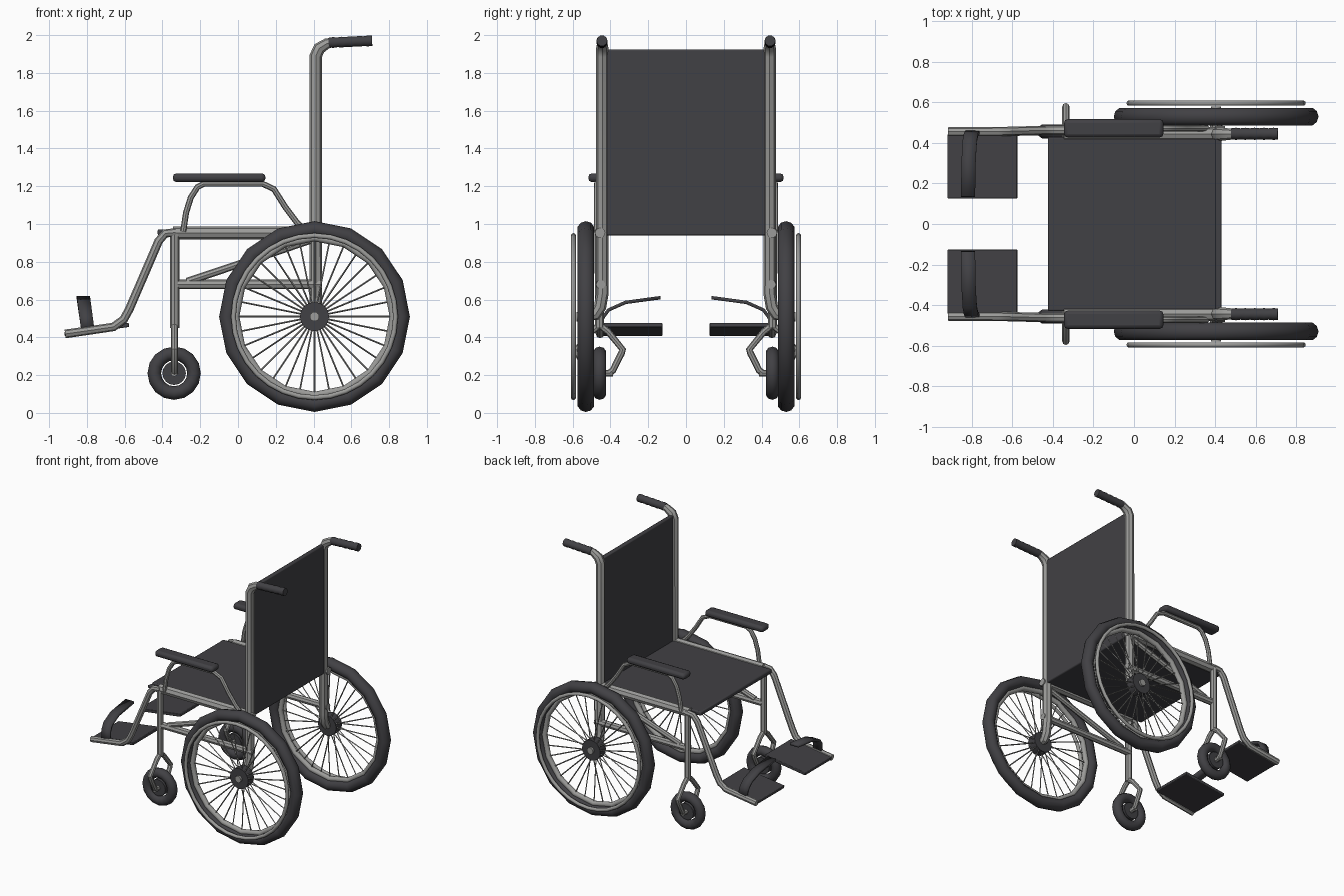
import bpy, math
from mathutils import Vector

if "Cube" in bpy.data.objects:
    bpy.data.objects.remove(bpy.data.objects["Cube"])


def material(name, rgb):
    m = bpy.data.materials.new(name)
    m.diffuse_color = (*rgb, 1)
    m.use_nodes = True
    m.node_tree.nodes["Principled BSDF"].inputs["Base Color"].default_value = m.diffuse_color
    return m


DARK = material("dark rubber and fabric", (0.053, 0.052, 0.058))
GREY = material("grey metal", (0.33, 0.33, 0.32))


def finish(ob, name, mat):
    ob.name = name
    ob.data.materials.clear()
    ob.data.materials.append(mat)
    bpy.ops.object.select_all(action='DESELECT')
    ob.select_set(True)
    bpy.context.view_layer.objects.active = ob
    bpy.ops.object.shade_smooth_by_angle(angle=math.radians(40))
    return ob


def tubes(name, paths, r, mat, radii=None, res=2):
    """Round tubes along one or more point paths."""
    cu = bpy.data.curves.new(name, 'CURVE')
    cu.dimensions = '3D'
    cu.bevel_depth = r
    cu.bevel_resolution = res
    cu.use_fill_caps = True
    for pts in paths:
        sp = cu.splines.new('POLY')
        sp.points.add(len(pts) - 1)
        for i, p in enumerate(pts):
            sp.points[i].co = (*p, 1)
            sp.points[i].radius = radii[i] if radii else 1
    ob = bpy.data.objects.new(name, cu)
    bpy.context.collection.objects.link(ob)
    bpy.ops.object.select_all(action='DESELECT')
    ob.select_set(True)
    bpy.context.view_layer.objects.active = ob
    bpy.ops.object.convert(target='MESH')
    return finish(bpy.context.object, name, mat)


def box(name, lo, hi, mat, bevel=0, rot=0):
    lo, hi = Vector(lo), Vector(hi)
    bpy.ops.mesh.primitive_cube_add(size=1, location=(lo + hi) / 2, rotation=(0, rot, 0))
    ob = bpy.context.object
    ob.scale = [abs(d) for d in hi - lo]
    bpy.ops.object.transform_apply(location=False, rotation=False, scale=True)
    if bevel:
        b = ob.modifiers.new("bevel", 'BEVEL')
        b.width, b.segments = bevel, 2
    return finish(ob, name, mat)


def ring(name, c, major, minor, mat, sides=16, wide=1):
    bpy.ops.mesh.primitive_torus_add(location=c, rotation=(math.pi / 2, 0, 0), major_radius=major,
                                     minor_radius=minor, major_segments=sides, minor_segments=10)
    bpy.context.object.scale.z = wide
    return finish(bpy.context.object, name, mat)


def disc(name, c, r, depth, mat):
    bpy.ops.mesh.primitive_cylinder_add(vertices=16, radius=r, depth=depth, location=c,
                                        rotation=(math.pi / 2, 0, 0))
    return finish(bpy.context.object, name, mat)


# Fabric seat and back
box("seat", (-0.425, -0.43, 0.94), (0.43, 0.43, 0.972), DARK, 0.008)
box("backrest", (0.40, -0.425, 0.94), (0.432, 0.425, 1.925), DARK, 0.008)

WX, WZ = 0.405, 0.51  # drive wheel centre
for s, side in ((1, "left"), (-1, "right")):
    def P(x, y, z):
        return (x, s * y, z)

    def xz(y, pts):
        return [P(x, y, z) for x, z in pts]

    # Back upright, bent to the push handle above and the wheel hub below
    tubes(side + "_upright", [[P(0.50, .443, 1.962), P(0.47, .443, 1.955), P(0.43, .443, 1.93),
                              P(0.412, .443, 1.89), P(0.412, .443, 0.63), P(0.41, .455, 0.56),
                              P(0.407, .48, 0.52), P(0.405, .53, 0.51)]], 0.033, GREY,
          [.75, .85, 1, 1, 1, 1, .95, .8])
    # Push handle grip with finger ridges
    grip = [P(0.48 + 0.23 * i / 10, .445, 1.96 + 0.010 * i / 10) for i in range(11)]
    tubes(side + "_grip", [grip], 0.03, DARK, [.9, 1, .9, 1, .9, 1, .9, 1, .9, 1, .95], 3)

    # Side frame
    tubes(side + "_seat_rail", [xz(.445, [(-0.345, 0.953), (0.41, 0.953)])], 0.034, GREY)
    tubes(side + "_lower_rail", [xz(.452, [(-0.335, 0.68), (0.445, 0.68)])], 0.025, GREY)
    tubes(side + "_diagonal_brace", [xz(.45, [(-0.27, 0.695), (0.40, 0.92)])], 0.02, GREY)
    tubes(side + "_front_leg", [xz(.458, [(-0.335, 0.95), (-0.335, 0.45)])], 0.024, GREY)
    tubes(side + "_rail_end", [xz(.455, [(0.40, 0.953), (0.45, 0.953)])], 0.028, GREY)

    # Armrest
    tubes(side + "_arm_tube", [xz(.472, [(-0.29, 0.96), (-0.275, 1.06), (-0.25, 1.14), (-0.215, 1.195),
                                        (-0.18, 1.213), (0.13, 1.213), (0.19, 1.185), (0.25, 1.09),
                                        (0.31, 1.01), (0.36, 0.96)])], 0.016, GREY)
    box(side + "_arm_pad", P(-0.345, .427, 1.222), P(0.145, .517, 1.268), DARK, 0.018)

    # Footrest: hanger, plate and heel strap
    tubes(side + "_hanger", [[P(-0.33, .462, 0.955), P(-0.385, .462, 0.95), P(-0.42, .462, 0.91),
                             P(-0.575, .458, 0.55), P(-0.605, .457, 0.495), P(-0.66, .456, 0.455),
                             P(-0.915, .455, 0.418)]], 0.023, GREY)
    box(side + "_footplate", P(-0.92, .125, 0.431), P(-0.575, .443, 0.453), DARK, 0.004, -0.14)
    mid = [(.455, .44), (.44, .505), (.41, .545), (.32, .585), (.135, .61)]
    verts = [P(x - (z - .44) * 0.14, y, z) for y, z in mid for x in (-0.83, -0.76)]
    me = bpy.data.meshes.new("strap")
    me.from_pydata(verts, [], [(2 * i, 2 * i + 1, 2 * i + 3, 2 * i + 2) for i in range(4)])
    strap = bpy.data.objects.new("strap", me)
    bpy.context.collection.objects.link(strap)
    sol = strap.modifiers.new("thickness", 'SOLIDIFY')
    sol.thickness, sol.offset = 0.018, 0
    finish(strap, side + "_heel_strap", DARK)

    # Caster wheel with diamond fork
    cx, cy, cz = -0.338, 0.457, 0.21
    ring(side + "_caster_tyre", P(cx, cy, cz), 0.105, 0.036, DARK)
    disc(side + "_caster_hub", P(cx, cy, cz), 0.062, 0.05, DARK)
    tubes(side + "_caster_axle", [[P(cx, cy - .07, cz), P(cx, cy + .07, cz)]], 0.018, GREY)
    tubes(side + "_fork", [[P(-0.336, cy + k * y, z) for y, z in
                           ((0, .465), (.045, .43), (.122, .335), (.115, .315), (.07, .225), (.05, .21))]
                          for k in (1, -1)], 0.018, GREY)

    # Drive wheel: tyre, rim, push ring, spokes, hub
    wy = 0.53
    ring(side + "_tyre", P(WX, wy, WZ), 0.463, 0.042, DARK, 16, 1.08)
    ring(side + "_rim", P(WX, wy, WZ), 0.418, 0.02, GREY, 16)
    ring(side + "_push_ring", P(WX, 0.596, WZ), 0.429, 0.013, GREY, 32)
    spokes = []
    for i in range(32):
        a = 2 * math.pi * i / 32
        c, d = math.cos(a), math.sin(a)
        off = 0.025 if i % 2 else -0.025
        spokes.append([P(WX + .06 * c, wy + off, WZ + .06 * d), P(WX + .41 * c, wy, WZ + .41 * d)])
    tubes(side + "_spokes", spokes, 0.0045, GREY, None, 0)
    disc(side + "_hub", P(WX, wy, WZ), 0.077, 0.07, DARK)
    disc(side + "_axle_cap", P(WX, wy + .02, WZ), 0.025, 0.06, GREY)
